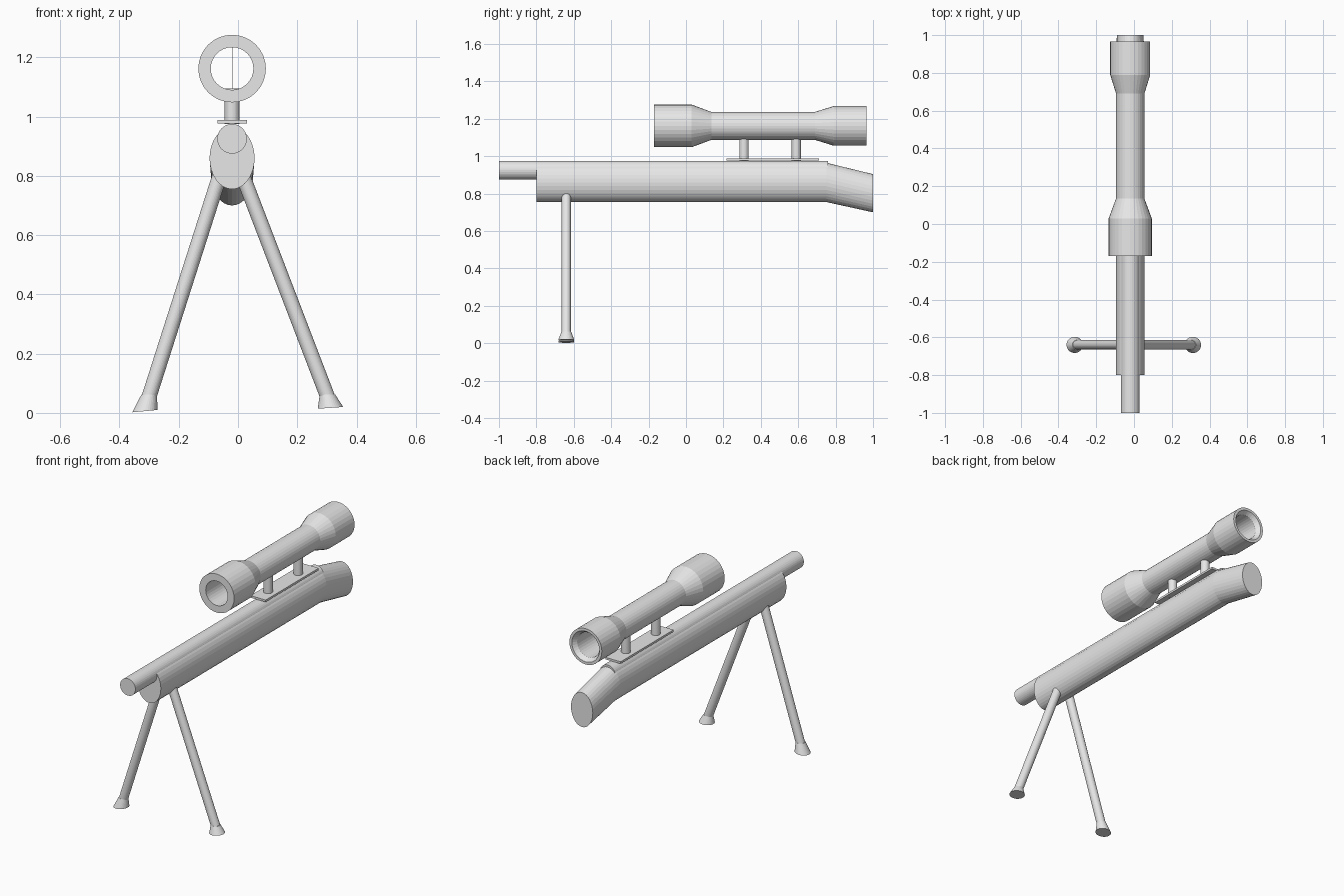
import bpy, bmesh
from math import cos, sin, tau
from mathutils import Vector

cube = bpy.data.objects.get("Cube")
if cube:
    bpy.data.objects.remove(cube, do_unlink=True)

grey = bpy.data.materials.new("plain grey")
grey.use_nodes = True
grey.diffuse_color = (0.8, 0.8, 0.8, 1)
grey.node_tree.nodes["Principled BSDF"].inputs["Base Color"].default_value = (0.8, 0.8, 0.8, 1)

SIDES = 32
MID = -0.02          # x of the barrel, body and scope
X, Y, Z = Vector((1, 0, 0)), Vector((0, 1, 0)), Vector((0, 0, 1))


def finish(name, bm):
    bmesh.ops.recalc_face_normals(bm, faces=bm.faces)
    mesh = bpy.data.meshes.new(name)
    bm.to_mesh(mesh)
    bm.free()
    mesh.materials.append(grey)
    obj = bpy.data.objects.new(name, mesh)
    bpy.context.collection.objects.link(obj)
    return obj


def loft(name, rings, closed=False):
    """Skin elliptical rings, each given as (centre, half axis, half axis)."""
    bm = bmesh.new()
    loops = []
    for centre, u, v in rings:
        loops.append([bm.verts.new(Vector(centre) + u * cos(tau * i / SIDES) + v * sin(tau * i / SIDES))
                      for i in range(SIDES)])
    pairs = list(zip(loops, loops[1:]))
    if closed:
        pairs.append((loops[-1], loops[0]))
    else:
        bm.faces.new(loops[0])
        bm.faces.new(loops[-1])
    for a, b in pairs:
        for i in range(SIDES):
            j = (i + 1) % SIDES
            bm.faces.new((a[i], a[j], b[j], b[i]))
    return finish(name, bm)


def along_y(y, z, rx, rz):
    return (MID, y, z), X * rx, Z * rz


def rod(name, start, end, radius):
    start, end = Vector(start), Vector(end)
    axis = (end - start).normalized()
    side = axis.cross(Y if abs(axis.y) < 0.9 else X).normalized()
    up = axis.cross(side)
    return loft(name, [(p, side * radius, up * radius) for p in (start, end)])


def box(name, centre, size):
    bm = bmesh.new()
    bmesh.ops.create_cube(bm, size=1)
    bmesh.ops.scale(bm, vec=size, verts=bm.verts)
    bmesh.ops.translate(bm, vec=centre, verts=bm.verts)
    return finish(name, bm)


# Body with the drooping stock, and the barrel set into its top
loft("body_and_stock", [along_y(-0.8, 0.86, 0.076, 0.105),
                        along_y(0.75, 0.86, 0.076, 0.105),
                        along_y(1.0, 0.802, 0.071, 0.102)])
rod("barrel", (MID, -1, 0.925), (MID, 0.76, 0.925), 0.05)

# Hollow scope: outer skin, then back through the bore
scope = [(-0.17, 0.114), (0.03, 0.114), (0.135, 0.075), (0.69, 0.075), (0.79, 0.106),
         (0.965, 0.106), (0.965, 0.09), (0.94, 0.073), (0.69, 0.072), (-0.17, 0.072)]
loft("scope", [along_y(y, 1.162, r, r) for y, r in scope], closed=True)
box("scope_sight_wire", (MID, 0.4, 1.162), (0.002, 0.002, 0.146))

# Scope mount
box("mount_plate", (MID, 0.463, 0.982), (0.1, 0.495, 0.012))
for name, y in (("front", 0.31), ("rear", 0.59)):
    rod(name + "_mount_post", (MID, y, 0.975), (MID, y, 1.095), 0.025)

# Bipod legs with flared, slightly tilted feet
LEG_Y = -0.64
for name, top_x, ankle_x, foot_x, foot_z, tilt in (
        ("right", -0.046, -0.3, -0.314, 0.006, 0.004),
        ("left", -0.003, 0.302, 0.312, 0.017, 0.003)):
    rod(name + "_leg", (top_x, LEG_Y, 0.85), (ankle_x, LEG_Y, 0.055), 0.025)
    loft(name + "_foot", [((ankle_x, LEG_Y, 0.062), X * 0.026, Y * 0.026),
                          ((foot_x, LEG_Y, foot_z), Vector((0.043, 0, tilt)), Y * 0.043)])
